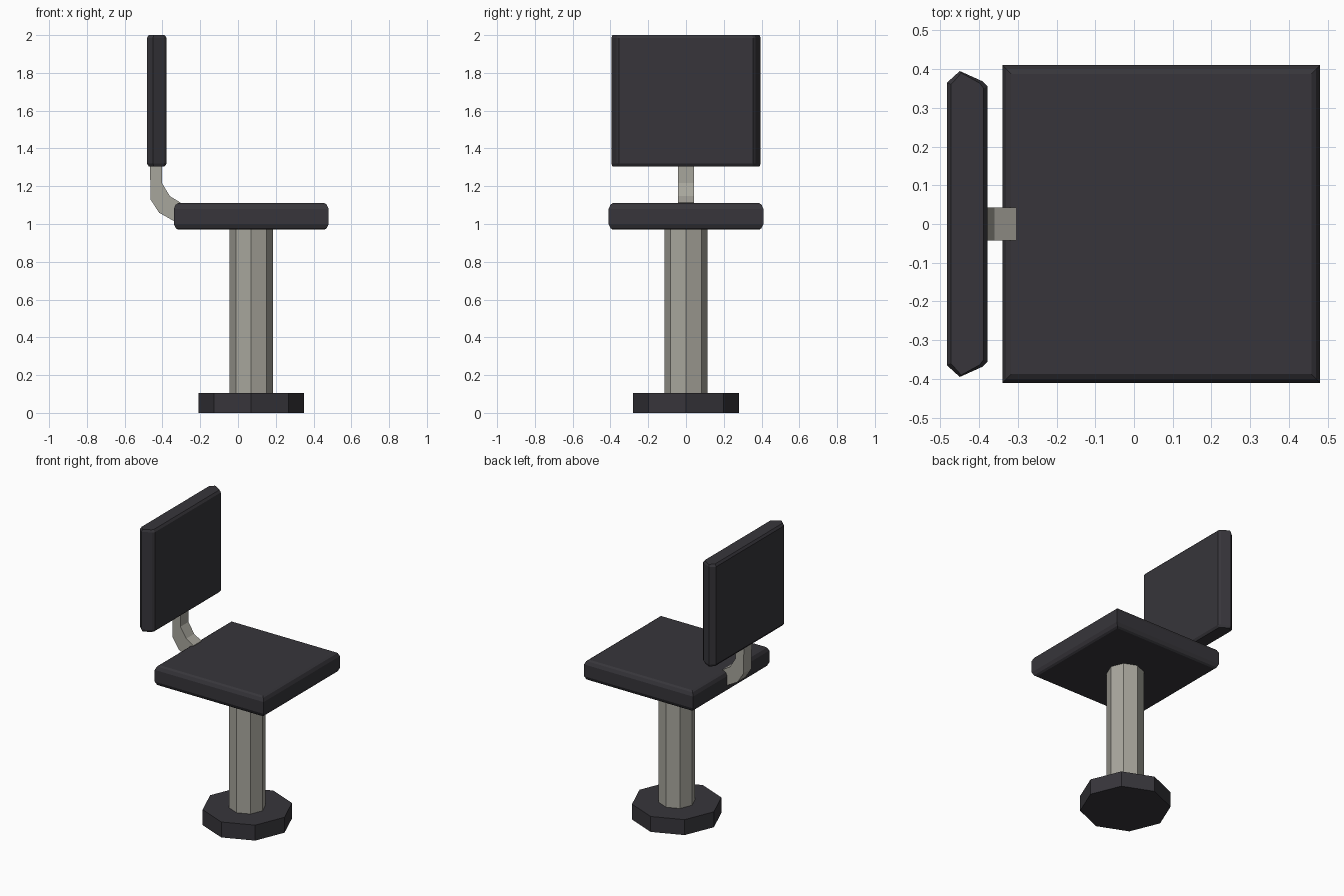
import bpy, bmesh, math

if "Cube" in bpy.data.objects:
    bpy.data.objects.remove(bpy.data.objects["Cube"])


def material(name, rgb):
    m = bpy.data.materials.new(name)
    m.diffuse_color = (*rgb, 1)
    m.use_nodes = True
    m.node_tree.nodes["Principled BSDF"].inputs["Base Color"].default_value = m.diffuse_color
    return m


DARK = material("dark_charcoal", (0.038, 0.036, 0.043))
METAL = material("warm_grey_metal", (0.39, 0.38, 0.335))


def loft(name, rings, mat):
    """Skin a stack of matching rings and cap both ends."""
    bm = bmesh.new()
    loops = [[bm.verts.new(p) for p in ring] for ring in rings]
    n = len(loops[0])
    for a, b in zip(loops, loops[1:]):
        for i in range(n):
            j = (i + 1) % n
            bm.faces.new((a[i], a[j], b[j], b[i]))
    bm.faces.new(loops[0][::-1])
    bm.faces.new(loops[-1])
    bmesh.ops.recalc_face_normals(bm, faces=bm.faces)
    me = bpy.data.meshes.new(name)
    bm.to_mesh(me)
    bm.free()
    me.materials.append(mat)
    ob = bpy.data.objects.new(name, me)
    bpy.context.collection.objects.link(ob)
    return ob


def octagon(r, z, cx=0.07):
    return [(cx + r * math.cos(k * math.pi / 4), r * math.sin(k * math.pi / 4), z)
            for k in range(8)]


def square(h, z, cx=0.07):
    return [(cx + sx * h, sy * h, z) for sx, sy in ((-1, -1), (1, -1), (1, 1), (-1, 1))]


# Foot and column
loft("base", [octagon(0.28, 0), octagon(0.28, 0.105)], DARK)
loft("column", [octagon(0.115, 0.095), octagon(0.115, 0.99)], METAL)

# Seat cushion with softened top and bottom rims
rim = [(0.388, 0.97), (0.40, 0.978), (0.41, 1.0), (0.41, 1.08), (0.40, 1.102), (0.388, 1.11)]
loft("seat", [square(h, z) for h, z in rim], DARK)

# Backrest: plan outline mirrored in y, with slightly chamfered ends
half = [(-0.378, 0.355), (-0.39, 0.368), (-0.45, 0.395), (-0.483, 0.365)]
plan = half + [(x, -y) for x, y in reversed(half)]


def back_ring(z, d):
    cx = -0.43
    return [(cx + (x - cx) * (1 - d / 0.05), y * (1 - d / 0.8), z) for x, y in plan]


loft("backrest", [back_ring(z, d) for z, d in
                  ((1.305, 0.010), (1.32, 0), (1.985, 0), (2.0, 0.010))], DARK)

# Curved bracket: (outer, inner) pairs of its side profile
pairs = [((-0.466, 1.33), (-0.403, 1.33)),
         ((-0.463, 1.13), (-0.403, 1.217)),
         ((-0.418, 1.06), (-0.360, 1.147)),
         ((-0.333, 1.012), (-0.305, 1.114))]
loft("bracket", [[(o[0], -0.043, o[1]), (o[0], 0.043, o[1]),
                  (i[0], 0.043, i[1]), (i[0], -0.043, i[1])] for o, i in pairs], METAL)
